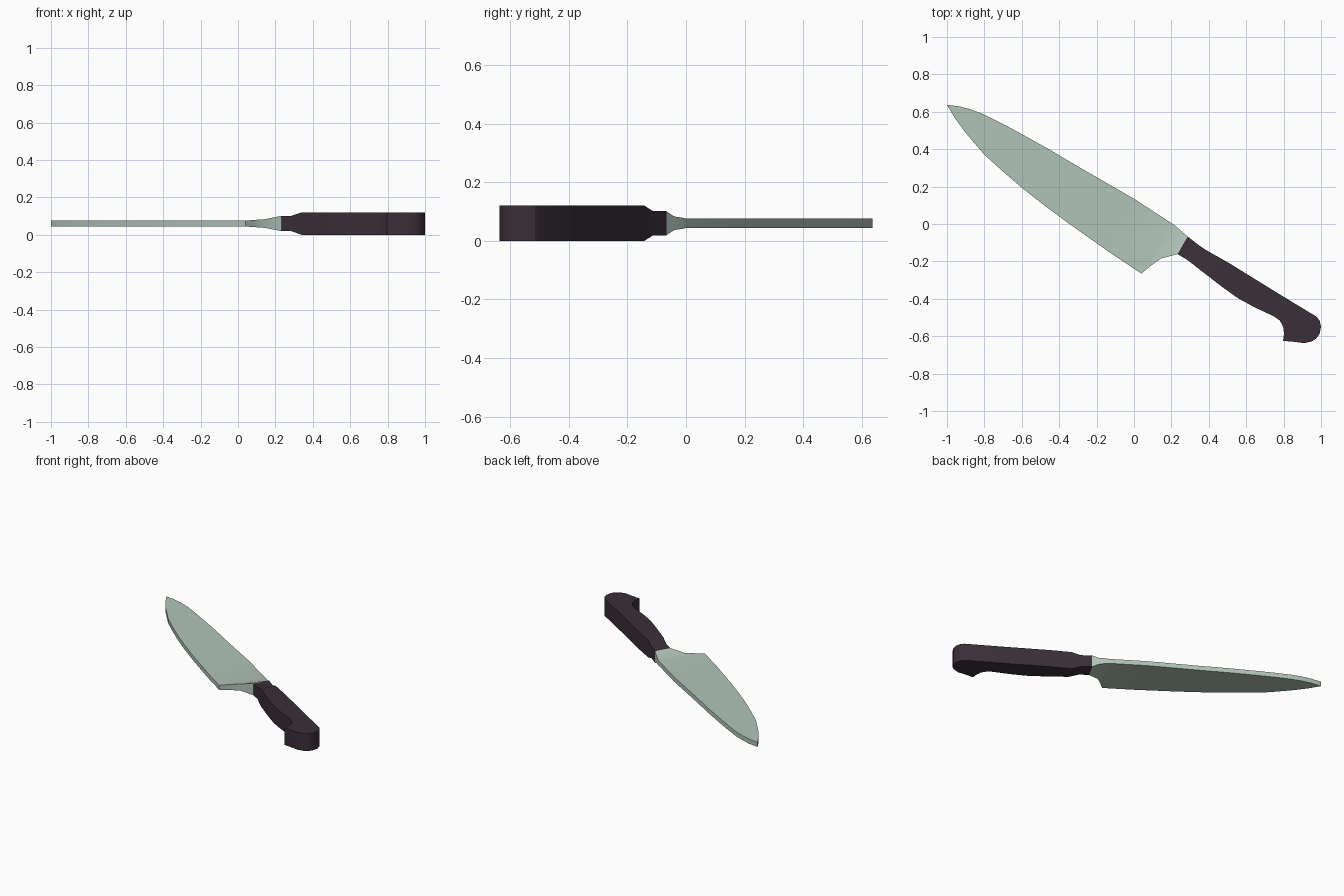
import bpy
import bmesh

if "Cube" in bpy.data.objects:
    bpy.data.objects.remove(bpy.data.objects["Cube"])

MID = 0.06  # height of the knife's centre plane


def material(name, rgb):
    m = bpy.data.materials.new(name)
    m.diffuse_color = (*rgb, 1)
    m.use_nodes = True
    m.node_tree.nodes["Principled BSDF"].inputs["Base Color"].default_value = m.diffuse_color
    return m


def make_part(name, outline, half, neck, mat):
    """Slab cut to an outline; its open end (last -> first point) is lofted
    through neck stations of (upper point, lower point, half thickness)."""
    bm = bmesh.new()

    def pair(p, h):
        return [bm.verts.new((p[0], p[1], MID + s * h)) for s in (1, -1)]

    rim = [pair(p, half) for p in outline]
    bm.faces.new([v[0] for v in rim])
    bm.faces.new([v[1] for v in reversed(rim)])
    for a, b in zip(rim, rim[1:]):
        bm.faces.new((a[0], a[1], b[1], b[0]))
    ring = rim[0] + rim[-1][::-1]
    for up, low, h in neck:
        new = pair(up, h) + pair(low, h)[::-1]
        for i in range(4):
            j = (i + 1) % 4
            bm.faces.new((ring[i], ring[j], new[j], new[i]))
        ring = new
    bm.faces.new(ring)
    bmesh.ops.recalc_face_normals(bm, faces=bm.faces)
    bmesh.ops.triangulate(bm, faces=[f for f in bm.faces if len(f.verts) > 4])
    me = bpy.data.meshes.new(name)
    bm.to_mesh(me)
    bm.free()
    me.materials.append(mat)
    ob = bpy.data.objects.new(name, me)
    bpy.context.collection.objects.link(ob)
    bpy.ops.object.select_all(action='DESELECT')
    ob.select_set(True)
    bpy.context.view_layer.objects.active = ob
    bpy.ops.object.shade_smooth_by_angle(angle=0.45)
    return ob


steel = material("pale green steel", (0.44, 0.55, 0.485))
dark = material("dark plum handle", (0.042, 0.029, 0.039))

# Blade: spine to tip, then back along the cutting edge to the heel, with bolster
blade = [(0.207, 0.0), (0.0, 0.135), (-0.29, 0.302), (-0.45, 0.397), (-0.595, 0.478),
         (-0.70, 0.535), (-0.80, 0.585), (-0.87, 0.612), (-0.93, 0.628), (-1.0, 0.637),
         (-0.957, 0.565), (-0.904, 0.492), (-0.80, 0.37), (-0.70, 0.28), (-0.595, 0.19),
         (-0.48, 0.1), (-0.355, 0.007), (-0.13, -0.152), (0.04, -0.265)]
bolster = [((0.225, -0.012), (0.085, -0.227), 0.019),
           ((0.255, -0.04), (0.143, -0.185), 0.023),
           ((0.287, -0.067), (0.233, -0.161), 0.041)]
make_part("blade_and_bolster", blade, 0.016, bolster, steel)

# Handle: straight back, rounded pommel, hooked belly, with a thinner neck
handle = [(0.39, -0.142), (0.51, -0.21), (0.777, -0.375), (0.975, -0.495), (0.992, -0.515),
          (1.0, -0.55), (0.992, -0.588), (0.975, -0.612), (0.95, -0.628), (0.91, -0.637),
          (0.857, -0.63), (0.797, -0.625), (0.802, -0.585), (0.797, -0.547),
          (0.778, -0.515), (0.75, -0.495), (0.64, -0.443), (0.553, -0.395), (0.468, -0.334),
          (0.34, -0.235)]
neck = [((0.345, -0.112), (0.285, -0.192), 0.041),
        ((0.287, -0.067), (0.233, -0.161), 0.041)]
make_part("handle", handle, 0.06, neck, dark)
